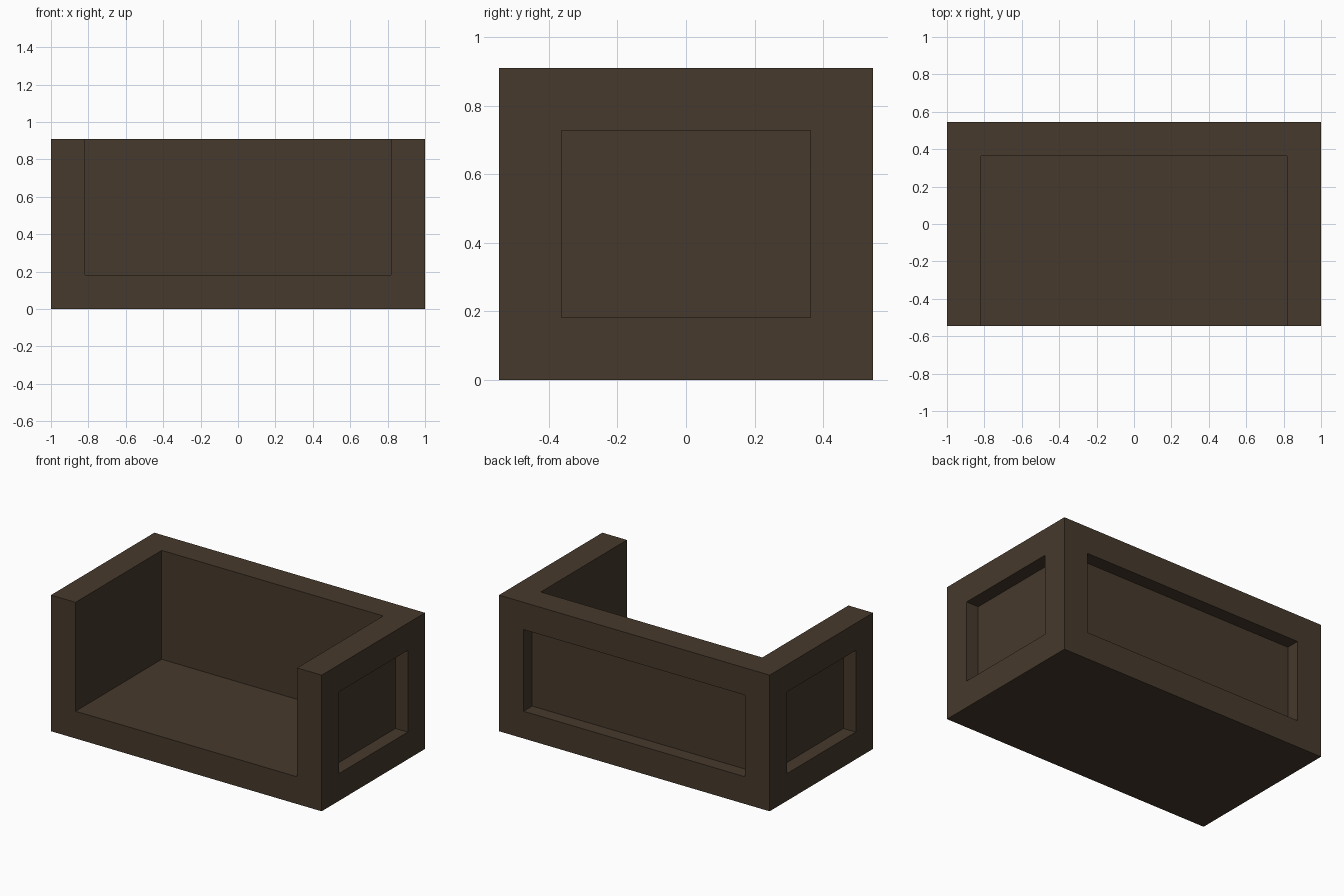
import bpy

if "Cube" in bpy.data.objects:
    bpy.data.objects.remove(bpy.data.objects["Cube"], do_unlink=True)

U = 2 / 11                          # wall thickness, the module of the design
W, D, H = 11 * U, 6 * U, 5 * U      # overall size
PANEL = U / 2                       # depth of the sunken panels


def box(name, low, high):
    """Axis-aligned box between two corners."""
    centre = [(a + b) / 2 for a, b in zip(low, high)]
    bpy.ops.mesh.primitive_cube_add(size=1, location=centre)
    ob = bpy.context.object
    ob.name = name
    ob.scale = [b - a for a, b in zip(low, high)]
    bpy.ops.object.transform_apply(location=True, rotation=False, scale=True)
    return ob


def carve(target, low, high):
    """Cut a box out of the target and discard the cutter."""
    cutter = box("cutter", low, high)
    cutter.hide_render = True
    mod = target.modifiers.new("carve", 'BOOLEAN')
    mod.operation = 'DIFFERENCE'
    mod.solver = 'EXACT'
    mod.object = cutter
    bpy.context.view_layer.objects.active = target
    bpy.ops.object.modifier_apply(modifier=mod.name)
    bpy.data.objects.remove(cutter, do_unlink=True)


# Dark brown material
brown = bpy.data.materials.new("dark_brown")
brown.use_nodes = True
colour = (0.061, 0.041, 0.025, 1)
brown.diffuse_color = colour
brown.node_tree.nodes["Principled BSDF"].inputs["Base Color"].default_value = colour

# Solid block, opened at the front and top to leave base, arms and back
sofa = box("sofa_frame", (-W / 2, -D / 2, 0), (W / 2, D / 2, H))
carve(sofa, (-W / 2 + U, -D, U), (W / 2 - U, D / 2 - U, H + U))

# Sunken panel on the back
carve(sofa, (-W / 2 + U, D / 2 - PANEL, U), (W / 2 - U, D, H - U))

# Sunken panel on the outside of each arm
for side in (-1, 1):
    inner, outer = side * (W / 2 - PANEL), side * W
    carve(sofa, (min(inner, outer), -D / 2 + U, U),
          (max(inner, outer), D / 2 - U, H - U))

sofa.data.materials.clear()
sofa.data.materials.append(brown)
for face in sofa.data.polygons:
    face.material_index = 0
    face.use_smooth = False
